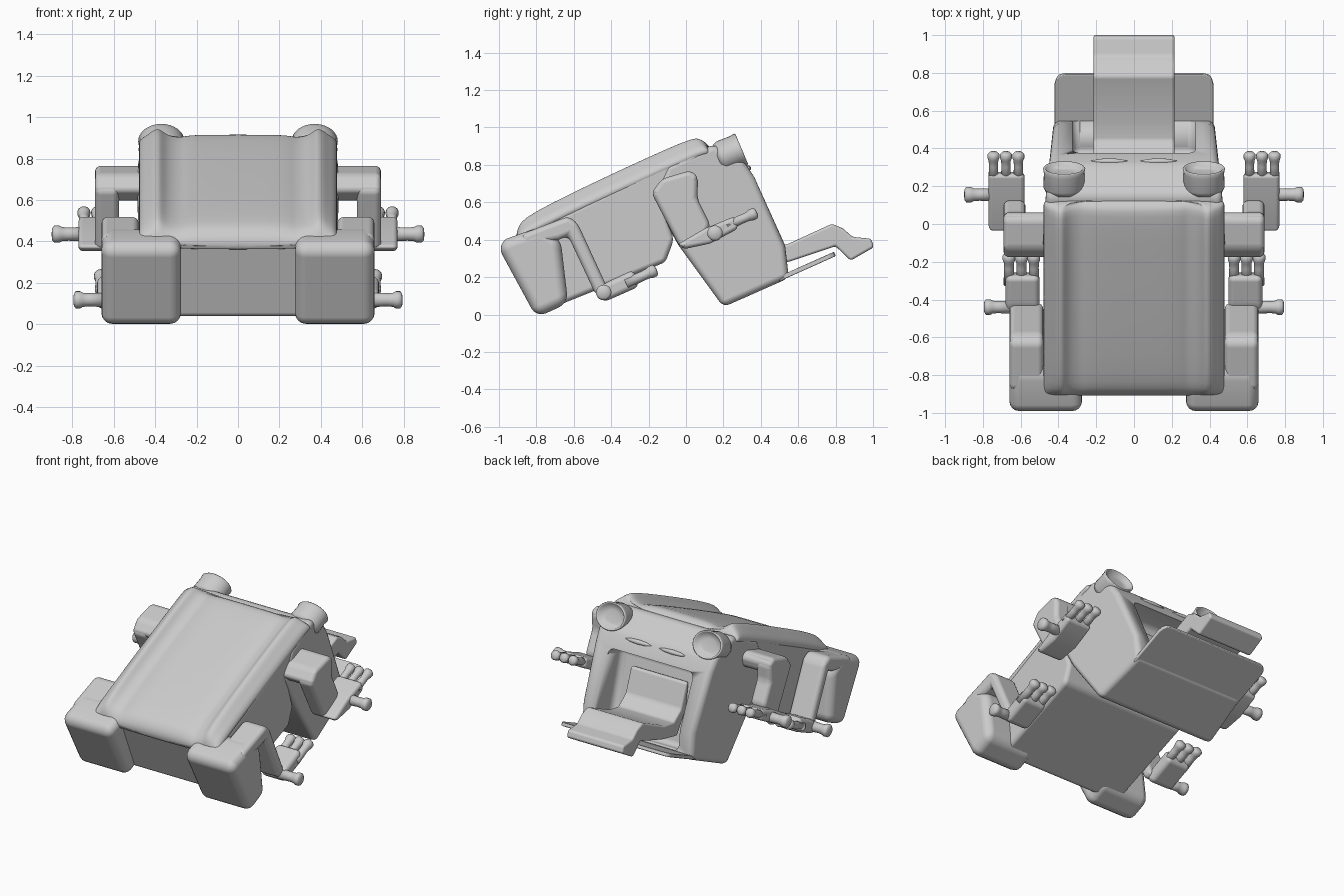
import bpy, bmesh, math
from mathutils import Vector as V

if "Cube" in bpy.data.objects:
    bpy.data.objects.remove(bpy.data.objects["Cube"])

X, Y, Z = V((1, 0, 0)), V((0, 1, 0)), V((0, 0, 1))


def finish(name, bm, bevel=0, mirror=False, segments=4):
    bmesh.ops.recalc_face_normals(bm, faces=bm.faces)
    me = bpy.data.meshes.new(name)
    bm.to_mesh(me)
    bm.free()
    for p in me.polygons:
        p.use_smooth = True
    ob = bpy.data.objects.new(name, me)
    bpy.context.collection.objects.link(ob)
    if bevel:
        b = ob.modifiers.new("round", "BEVEL")
        b.width, b.segments, b.harden_normals = bevel, segments, True
        b.limit_method, b.angle_limit = "ANGLE", math.radians(20)
    if mirror:
        ob.modifiers.new("mirror", "MIRROR")
    return ob


def sweep(name, pts, o, a, b, c, bevel=0, mirror=False):
    """Outline pts in the plane a, b at o, extruded by the vector c."""
    bm = bmesh.new()
    f = bm.faces.new([bm.verts.new(o + a * p + b * q) for p, q in pts])
    ext = bmesh.ops.extrude_face_region(bm, geom=[f])["geom"]
    bmesh.ops.translate(bm, vec=c, verts=[g for g in ext if isinstance(g, bmesh.types.BMVert)])
    if not any(len(e.link_faces) != 2 for e in bm.edges):
        return finish(name, bm, bevel, mirror)
    bmesh.ops.holes_fill(bm, edges=bm.edges)
    return finish(name, bm, bevel, mirror)


def side(name, pts, x0, x1, bevel, mirror=False):
    """Side outline (y, z) extruded from x0 to x1."""
    return sweep(name, pts, X * x0, Y, Z, X * (x1 - x0), bevel, mirror)


def lathe(name, start, axis, profile, n=20, flat=1.0):
    """Mirrored round part: profile of (distance along axis, radius)."""
    axis = V(axis).normalized()
    s = axis.cross(Z if abs(axis.z) < 0.9 else X).normalized()
    t = axis.cross(s)
    bm = bmesh.new()
    rings = []
    for d, r in profile:
        rings.append([bm.verts.new(V(start) + axis * d + s * (r * math.cos(k * math.tau / n))
                                   + t * (r * flat * math.sin(k * math.tau / n))) for k in range(n)])
    for r0, r1 in zip(rings, rings[1:]):
        for k in range(n):
            bm.faces.new((r0[k], r0[(k + 1) % n], r1[(k + 1) % n], r1[k]))
    bm.faces.new(rings[0])
    bm.faces.new(rings[-1])
    return finish(name, bm, mirror=True)


# rear body
side("rear_body", [(-0.895, 0.42), (-0.73, 0.03), (-0.11, 0.28), (-0.065, 0.4), (-0.14, 0.64),
                   (0.12, 0.88), (0.04, 0.88)], -0.475, 0.475, 0.04)

# head with hollow mouth, narrowing towards the front
head = side("head", [(-0.18, 0.62), (-0.04, 0.37), (0.2, 0.04), (0.55, 0.195), (0.53, 0.37),
                     (0.365, 0.735), (0.31, 0.82), (0.15, 0.91), (-0.1, 0.8)], -0.485, 0.485, 0.035)
for v in head.data.vertices:
    v.co.x *= 1 - 0.23 * max(0, v.co.y)
cutter = side("mouth_cutter", [(0.23, 0.66), (0.37, 0.152), (0.85, 0.366), (0.75, 0.72), (0.36, 0.71)],
              -0.325, 0.325, 0.04)
cutter.hide_render = cutter.hide_viewport = True
cut = head.modifiers.new("mouth", "BOOLEAN")
cut.object, cut.operation, cut.solver = cutter, "DIFFERENCE", "EXACT"

# lower jaw plate
u = V((0, 0.913, 0.408))
w = V((0, -0.408, 0.913))
half = [(0.42, 0), (0.42, 0.27), (0.412, 0.302), (0.395, 0.322), (0.365, 0.33)]
sweep("lower_jaw", half + [(-x, d) for x, d in reversed(half)], V((0, 0.5, 0.178)), X, u, w * 0.025, 0.006)

# tongue, rising into the back of the mouth
side("tongue", [(0.3, 0.4), (0.4, 0.25), (0.56, 0.285), (0.8, 0.365), (0.88, 0.288), (1.005, 0.36),
                (0.99, 0.405), (0.89, 0.415), (0.84, 0.46), (0.78, 0.485), (0.54, 0.375),
                (0.44, 0.36), (0.36, 0.42), (0.3, 0.58), (0.27, 0.58)], -0.215, 0.215, 0.026)

# back plate with a raised ridge along each side
pu = V((0, 0.911, 0.413))
pw = V((0, -0.413, 0.911))
half = [(0.0, 0.07), (0.24, 0.07), (0.275, 0.05), (0.33, 0.062), (0.36, 0.085), (0.385, 0.11),
        (0.415, 0.092), (0.44, 0.066), (0.48, 0.035), (0.49, -0.05)]
section = half + [(-x, h) for x, h in reversed(half[1:])]
bm = bmesh.new()
rings = []
for d, k in ((-0.005, -0.4), (0.003, 0.05), (0.045, 0.6), (0.13, 0.95), (1.06, 1.05), (1.12, 0.85), (1.15, 0.2)):
    o = V((0, -0.912, 0.405)) + pu * d
    rings.append([bm.verts.new(o + X * x + pw * (h * k if h > 0 else h)) for x, h in section])
n = len(section)
for r0, r1 in zip(rings, rings[1:]):
    for i in range(n):
        bm.faces.new((r0[i], r0[(i + 1) % n], r1[(i + 1) % n], r1[i]))
bm.faces.new(rings[0])
bm.faces.new(rings[-1])
smooth = finish("back_plate", bm).modifiers.new("smooth", "SUBSURF")
smooth.levels = smooth.render_levels = 2

# eyes: shallow cups facing forward
lathe("eye", (0.37, 0.298, 0.885), (0, 0.92, 0.39),
      [(-0.14, 0.07), (-0.135, 0.098), (-0.11, 0.11), (-0.03, 0.107), (-0.006, 0.112), (0, 0.107),
       (-0.004, 0.098), (-0.025, 0.088), (-0.03, 0.05), (-0.031, 0.01)], 32, 0.82)
# nostrils
lathe("nostril", (0.03, 0.332, 0.782), (1, 0, 0),
      [(0, 0.002), (0.04, 0.012), (0.1, 0.016), (0.16, 0.012), (0.2, 0.002)], 12)

# hind legs
side("thigh", [(-1.01, 0.37), (-0.8, -0.016), (-0.63, 0.06), (-0.67, 0.4), (-0.78, 0.47), (-0.96, 0.405)],
     0.275, 0.66, 0.055, True)
side("shin", [(-0.88, 0.36), (-0.88, 0.43), (-0.63, 0.525), (-0.58, 0.49), (-0.41, 0.12), (-0.48, 0.1),
              (-0.63, 0.42), (-0.68, 0.4)], 0.48, 0.658, 0.03, True)
side("foot", [(-0.485, 0.115), (-0.44, 0.066), (-0.25, 0.15), (-0.28, 0.24), (-0.44, 0.165)],
     0.5, 0.68, 0.03, True)

# arms
side("shoulder", [(-0.185, 0.65), (-0.13, 0.725), (0.02, 0.77), (0.065, 0.74), (0.05, 0.67),
                  (-0.11, 0.59)], 0.42, 0.69, 0.04, True)
side("forearm", [(-0.185, 0.65), (-0.12, 0.72), (0.02, 0.77), (0.065, 0.73), (0.06, 0.62), (0.13, 0.48),
                 (0.1, 0.4), (-0.03, 0.355)], 0.575, 0.69, 0.035, True)
side("hand", [(-0.045, 0.375), (-0.01, 0.35), (0.13, 0.38), (0.28, 0.46), (0.26, 0.525), (0.1, 0.46)],
     0.58, 0.77, 0.028, True)

# fingers, toes and thumbs with round tips
digit = [(0, 1), (0.55, 0.88), (0.72, 0.95), (0.8, 1.15), (0.93, 1.15), (0.985, 0.8), (1, 0.1)]


def digits(name, y, z, x0, direction, length, r):
    for i in range(3):
        lathe(f"{name}_{i + 1}", (x0 + 0.066 * i, y, z), direction, [(d * length, k * r) for d, k in digit])


digits("finger", 0.22, 0.475, 0.612, (0, 0.9, 0.4), 0.175, 0.027)
digits("toe", -0.32, 0.165, 0.53, (0, 0.9, 0.42), 0.18, 0.029)
for name, start, length in (("hand_thumb", (0.72, 0.155, 0.435), 0.18), ("foot_thumb", (0.63, -0.44, 0.118), 0.165)):
    lathe(name, start, (1, 0, 0), [(d * length, k * 0.036) for d, k in digit])
